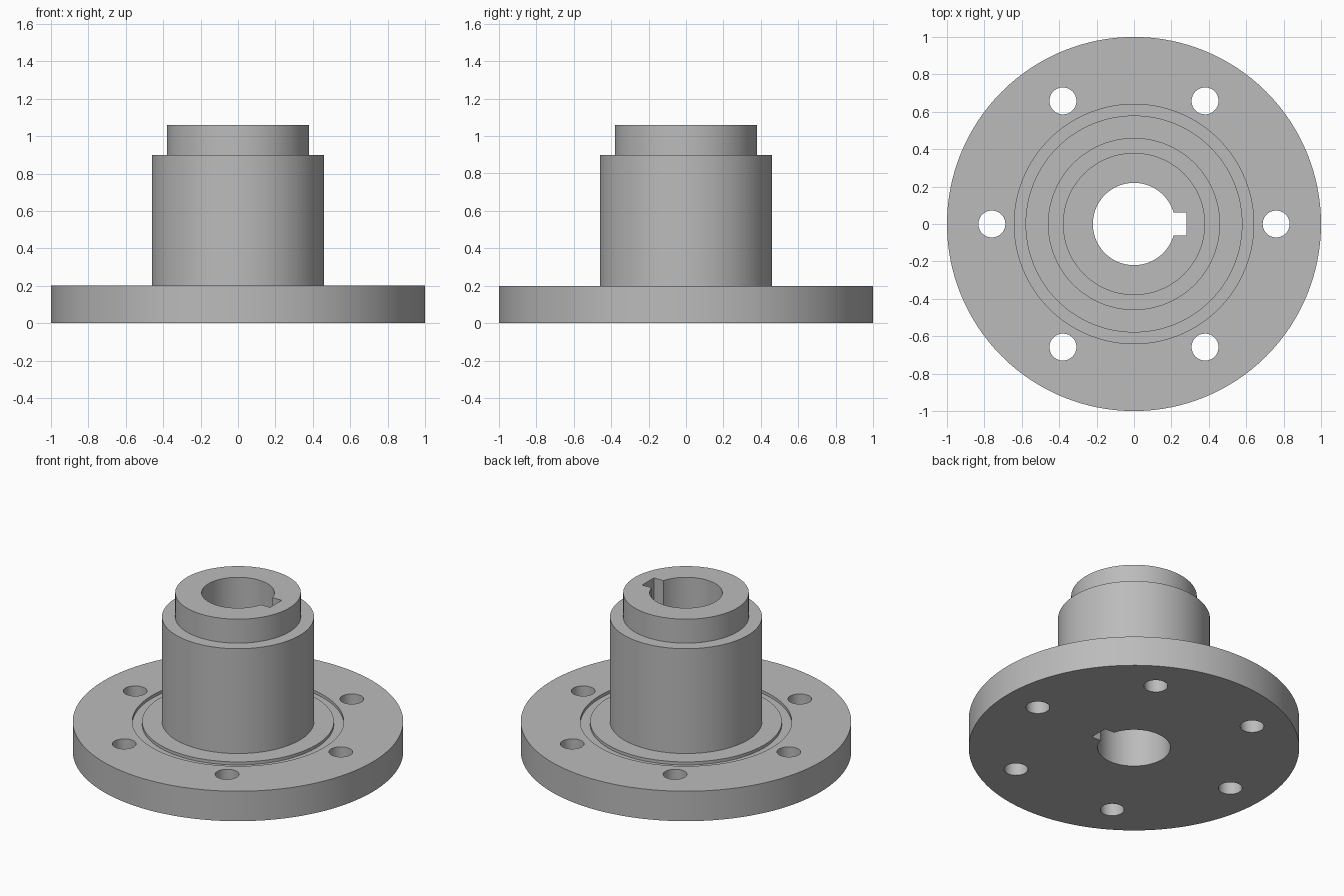
import bpy
import bmesh
from math import cos, sin, pi, radians

cube = bpy.data.objects.get("Cube")
if cube:
    bpy.data.objects.remove(cube, do_unlink=True)

BORE, HOLE, BOLT_CIRCLE = 0.22, 0.072, 0.76
SEGMENTS = 128

steel = bpy.data.materials.new("grey steel")
steel.use_nodes = True
grey = (0.5, 0.5, 0.5, 1)
steel.diffuse_color = grey
steel.node_tree.nodes["Principled BSDF"].inputs["Base Color"].default_value = grey


def lathe(name, profile):
    """Revolve a closed (radius, height) profile around z."""
    bm = bmesh.new()
    verts = [bm.verts.new((r, 0, z)) for r, z in profile]
    edges = [bm.edges.new((a, b)) for a, b in zip(verts, verts[1:] + verts[:1])]
    bmesh.ops.spin(bm, geom=verts + edges, cent=(0, 0, 0), axis=(0, 0, 1),
                   angle=2 * pi, steps=SEGMENTS, use_merge=True)
    bmesh.ops.remove_doubles(bm, verts=bm.verts, dist=1e-5)
    bmesh.ops.recalc_face_normals(bm, faces=bm.faces)
    mesh = bpy.data.meshes.new(name)
    bm.to_mesh(mesh)
    bm.free()
    obj = bpy.data.objects.new(name, mesh)
    bpy.context.collection.objects.link(obj)
    return obj


def cut(target, cutter):
    """Subtract the cutter from the target, then discard it."""
    cutter.hide_render = True
    bpy.context.view_layer.objects.active = target
    mod = target.modifiers.new("cut", "BOOLEAN")
    mod.operation, mod.solver, mod.object = "DIFFERENCE", "EXACT", cutter
    bpy.ops.object.modifier_apply(modifier=mod.name)
    bpy.data.objects.remove(cutter, do_unlink=True)


# Flange with ring groove, hub, stepped collar and bore
flange = lathe("flanged_hub", [
    (BORE, 0), (1, 0), (1, 0.2),
    (0.64, 0.2), (0.64, 0.18), (0.58, 0.18), (0.58, 0.2),
    (0.46, 0.2), (0.46, 0.9), (0.38, 0.9), (0.38, 1.06), (BORE, 1.06)])
flange.data.materials.append(steel)

# Six bolt holes
for i in range(6):
    a = i * pi / 3
    bpy.ops.mesh.primitive_cylinder_add(
        vertices=48, radius=HOLE, depth=1,
        location=(BOLT_CIRCLE * cos(a), BOLT_CIRCLE * sin(a), 0))
    cut(flange, bpy.context.object)

# Keyway along the bore
bpy.ops.mesh.primitive_cube_add(size=1, location=(0.19, 0, 0.5))
keyway = bpy.context.object
keyway.scale = (0.18, 0.124, 2)
cut(flange, keyway)

# Smooth round walls, sharp rims
bpy.ops.object.select_all(action="DESELECT")
flange.select_set(True)
bpy.context.view_layer.objects.active = flange
bpy.ops.object.shade_smooth_by_angle(angle=radians(30))
